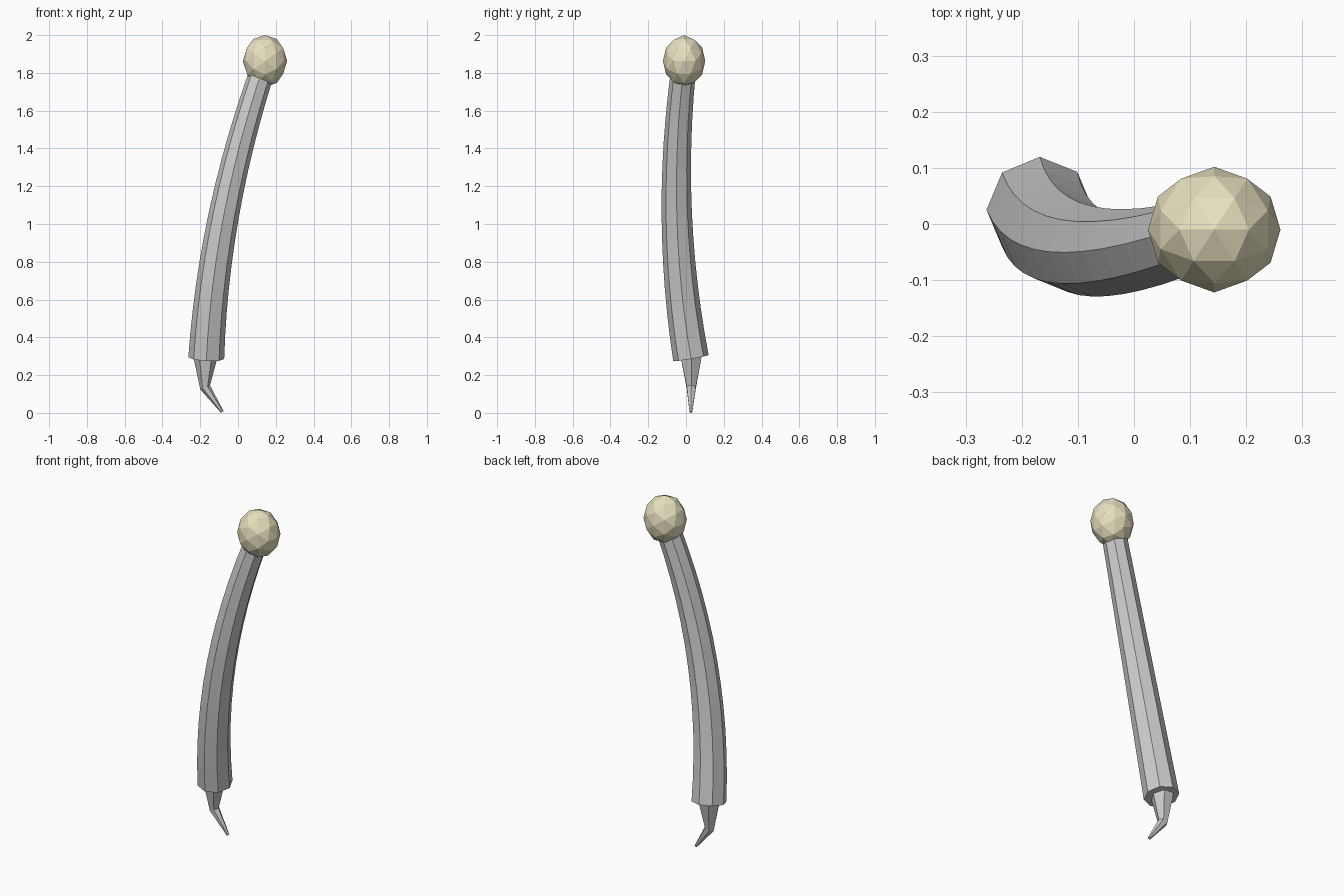
import bpy, bmesh
from math import cos, sin, pi, radians
from mathutils import Vector, Matrix

if "Cube" in bpy.data.objects:
    bpy.data.objects.remove(bpy.data.objects["Cube"])


def loft(name, rings, sides):
    """Skin a closed tube through rings given as (centre, axis, radius)."""
    bm = bmesh.new()
    loops = []
    for centre, axis, radius in rings:
        c, t = Vector(centre), Vector(axis).normalized()
        v = t.cross(Vector((1, 0, 0))).normalized()
        u = v.cross(t)
        loops.append([bm.verts.new(c + radius * (cos(2 * pi * i / sides) * u
                                                 + sin(2 * pi * i / sides) * v))
                      for i in range(sides)])
    for a, b in zip(loops, loops[1:]):
        for i in range(sides):
            j = (i + 1) % sides
            bm.faces.new((a[i], a[j], b[j], b[i]))
    bm.faces.new(loops[0])
    bm.faces.new(loops[-1])
    return finish(name, bm)


def finish(name, bm):
    bmesh.ops.recalc_face_normals(bm, faces=bm.faces[:])
    mesh = bpy.data.meshes.new(name)
    bm.to_mesh(mesh)
    bm.free()
    obj = bpy.data.objects.new(name, mesh)
    bpy.context.collection.objects.link(obj)
    return obj


# Handle: eight-sided tapering tube along a gently bent path
H = 1.465
rings = []
for k in range(13):
    t = k / 12 * 1.04
    centre = (-0.168 + H * (0.05 * t + 0.14 * t * t),
              0.026 - 0.25 * t + 0.204 * t * t,
              0.29 + H * t)
    axis = (0.05 + 0.28 * t, (-0.25 + 0.408 * t) / H, 1)
    rings.append((centre, axis, 0.095 - 0.028 * t))
loft("handle", rings, 8)

# Hooked pick: six-sided spike with one kink
loft("pick", [((-0.172, 0.028, 0.30), (0, -0.1, 1), 0.065),
              ((-0.174, 0.028, 0.135), (-0.4, 0, 1), 0.028),
              ((-0.083, 0.026, 0.005), (-0.7, 0, 1), 0.008)], 6)

# Knob: faceted ball, turned so an edge lies across the top, then stretched
bm = bmesh.new()
bmesh.ops.create_icosphere(bm, subdivisions=2, radius=1)
bm.transform(Matrix.Translation((0.143, -0.01, 1.863))
             @ Matrix.Diagonal((0.118, 0.112, 0.137, 1))
             @ Matrix.Rotation(radians(-31.717), 4, 'Y'))
knob = finish("knob", bm)
mat = bpy.data.materials.new("knob_cream")
mat.diffuse_color = (0.80, 0.75, 0.52, 1)
mat.use_nodes = True
mat.node_tree.nodes["Principled BSDF"].inputs["Base Color"].default_value = mat.diffuse_color
knob.data.materials.append(mat)
